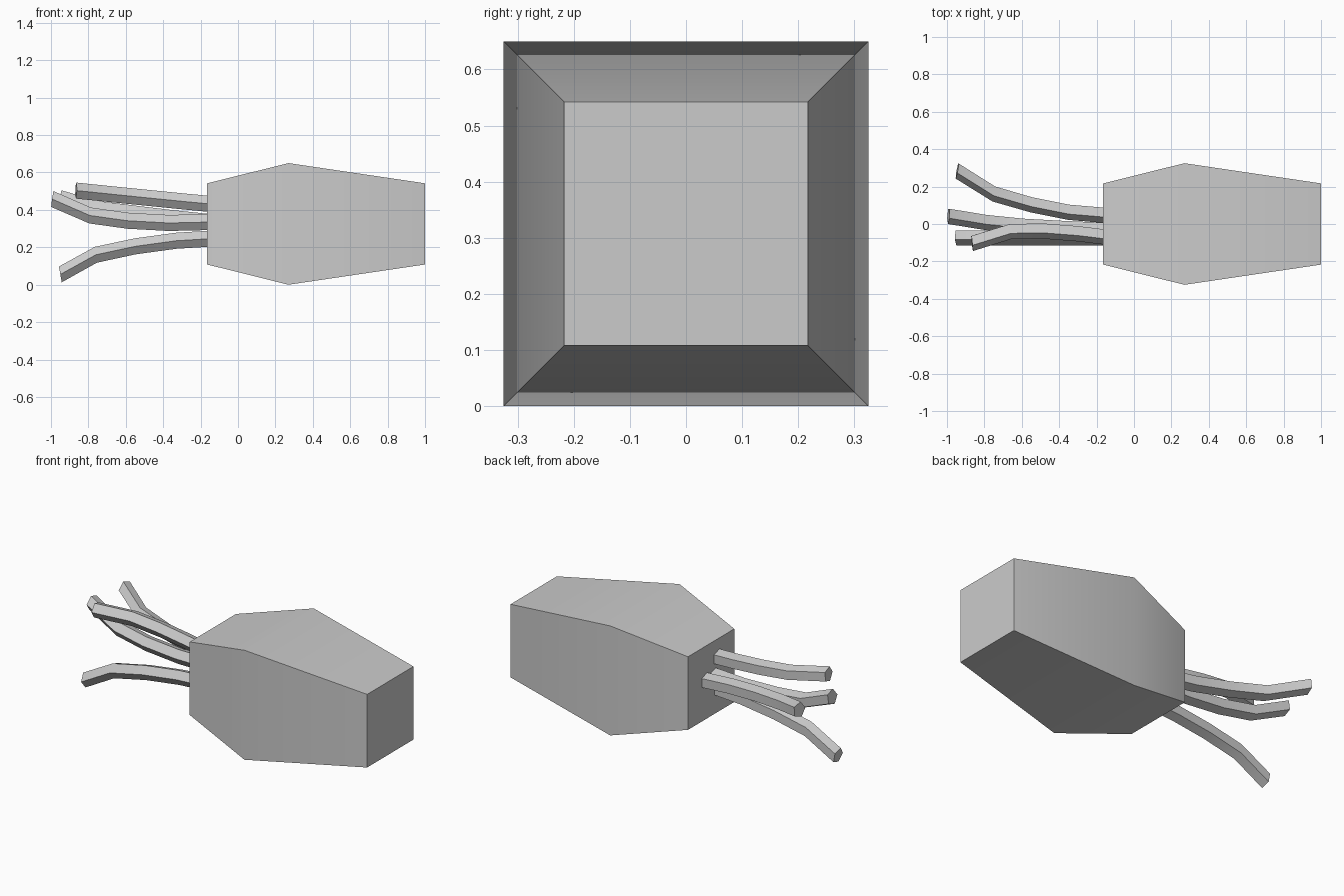
import bpy, bmesh, math
from mathutils import Vector

if "Cube" in bpy.data.objects:
    bpy.data.objects.remove(bpy.data.objects["Cube"])


def loft(name, rings):
    # skin a list of equal-sized point rings and cap both ends
    bm = bmesh.new()
    loops = [[bm.verts.new(p) for p in ring] for ring in rings]
    n = len(loops[0])
    for a, b in zip(loops, loops[1:]):
        for i in range(n):
            j = (i + 1) % n
            bm.faces.new((a[i], a[j], b[j], b[i]))
    bm.faces.new(loops[0])
    bm.faces.new(loops[-1])
    bmesh.ops.recalc_face_normals(bm, faces=bm.faces)
    mesh = bpy.data.meshes.new(name)
    bm.to_mesh(mesh)
    bm.free()
    ob = bpy.data.objects.new(name, mesh)
    bpy.context.collection.objects.link(ob)
    bpy.ops.object.select_all(action='DESELECT')
    bpy.context.view_layer.objects.active = ob
    ob.select_set(True)
    bpy.ops.object.shade_smooth_by_angle(angle=math.radians(35))
    return ob


# body: square sections swelling in the middle
CZ = 0.325
loft("body", [[(x, sy * h, CZ + sz * h) for sy, sz in ((-1, -1), (1, -1), (1, 1), (-1, 1))]
              for x, h in ((-0.165, 0.217), (0.27, 0.325), (1.0, 0.217))])


# tentacles: five-sided tubes with the ridge facing the front
def tentacle(name, path, r=0.045, lean=0.35):
    pts = [Vector(p) for p in path]
    rings = []
    for i, p in enumerate(pts):
        t = (pts[min(i + 1, len(pts) - 1)] - pts[max(i - 1, 0)]).normalized()
        n = Vector((-1, 0, 0)).lerp(t, lean).normalized()
        up = Vector((0, 0, 1))
        v = (up - n * up.dot(n)).normalized()
        u = v.cross(n)
        if u.y < 0:
            u = -u
        rings.append([p + r * (-math.cos(a) * u + math.sin(a) * v)
                      for a in (k * math.tau / 5 for k in range(5))])
    return loft(name, rings)


tentacle("tentacle_back", [(-0.15, 0.05, 0.335), (-0.35, 0.067, 0.356), (-0.55, 0.107, 0.38),
                           (-0.75, 0.165, 0.405), (-0.945, 0.287, 0.462)])
tentacle("tentacle_middle", [(-0.15, -0.03, 0.335), (-0.37, -0.02, 0.33), (-0.59, -0.008, 0.342),
                             (-0.79, 0.012, 0.37), (-0.992, 0.045, 0.458)])
tentacle("tentacle_lower", [(-0.15, -0.07, 0.246), (-0.33, -0.07, 0.235), (-0.55, -0.07, 0.205),
                            (-0.76, -0.07, 0.16), (-0.95, -0.07, 0.055)])
tentacle("tentacle_upper", [(-0.15, -0.066, 0.432), (-0.3, -0.048, 0.446), (-0.48, -0.034, 0.464),
                            (-0.66, -0.036, 0.482), (-0.866, -0.1, 0.503)])
